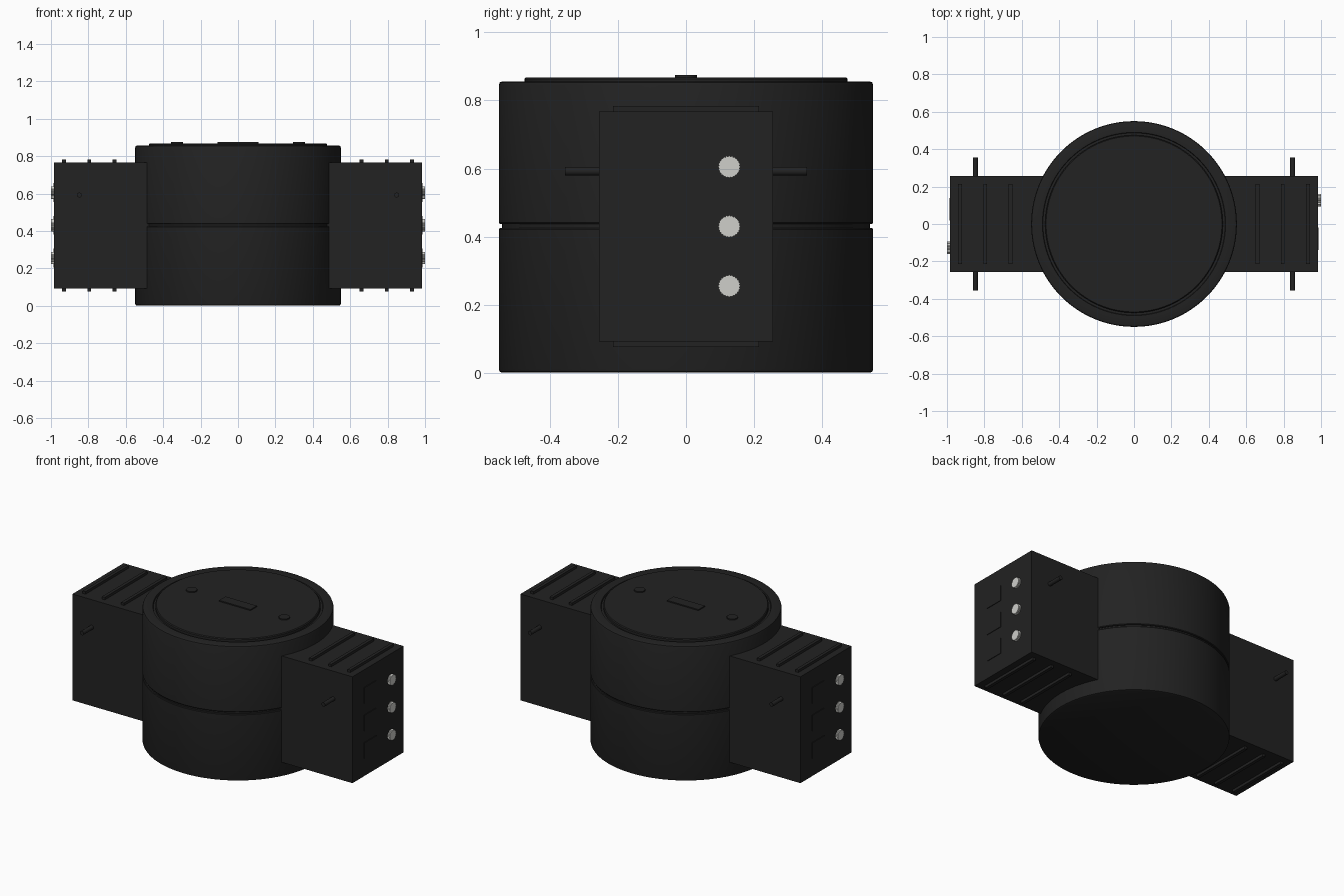
import bpy, bmesh, math
from mathutils import Matrix

cube = bpy.data.objects.get("Cube")
if cube:
    bpy.data.objects.remove(cube, do_unlink=True)


def material(name, value, roughness):
    m = bpy.data.materials.new(name)
    m.use_nodes = True
    m.diffuse_color = (*value, 1)
    shader = m.node_tree.nodes["Principled BSDF"]
    shader.inputs["Base Color"].default_value = (*value, 1)
    shader.inputs["Roughness"].default_value = roughness
    return m


BLACK = material("black plastic", (0.016, 0.016, 0.016), 0.6)
METAL = material("light grey metal", (0.62, 0.62, 0.59), 0.5)


def finish(name, bm, mat, smooth=False):
    bmesh.ops.recalc_face_normals(bm, faces=bm.faces)
    mesh = bpy.data.meshes.new(name)
    bm.to_mesh(mesh)
    bm.free()
    mesh.materials.append(mat)
    obj = bpy.data.objects.new(name, mesh)
    bpy.context.collection.objects.link(obj)
    if smooth:
        bpy.ops.object.select_all(action="DESELECT")
        obj.select_set(True)
        bpy.context.view_layer.objects.active = obj
        bpy.ops.object.shade_smooth_by_angle(angle=math.radians(35))
    return obj


def box(name, low, high, mat=BLACK):
    bm = bmesh.new()
    bmesh.ops.create_cube(bm, size=1)
    for v in bm.verts:
        v.co = [l + (c + 0.5) * (h - l) for c, l, h in zip(v.co, low, high)]
    return finish(name, bm, mat)


def rod(name, centre, radius, length, axis="Z", mat=BLACK, sides=24, notch=1.0):
    bm = bmesh.new()
    bmesh.ops.create_cone(bm, cap_ends=True, segments=sides, radius1=radius,
                          radius2=radius, depth=length)
    # Pull in alternate edges for a knurled rim
    step = 2 * math.pi / sides
    for v in bm.verts:
        if round(math.atan2(v.co.y, v.co.x) / step - 0.25) % 2:
            v.co.x *= notch
            v.co.y *= notch
    turn = {"X": Matrix.Rotation(math.pi / 2, 4, "Y"),
            "Y": Matrix.Rotation(math.pi / 2, 4, "X"), "Z": Matrix()}[axis]
    bm.transform(Matrix.Translation(centre) @ turn)
    return finish(name, bm, mat, smooth=notch == 1.0)


def lathe(name, profile, sides=96):
    bm = bmesh.new()
    verts = [bm.verts.new((r, 0, z)) for r, z in profile]
    edges = [bm.edges.new(pair) for pair in zip(verts, verts[1:])]
    bmesh.ops.spin(bm, geom=verts + edges, cent=(0, 0, 0), axis=(0, 0, 1),
                   angle=2 * math.pi, steps=sides)
    bmesh.ops.remove_doubles(bm, verts=bm.verts, dist=0.0001)
    return finish(name, bm, BLACK, smooth=True)


# Drum with a seam round the middle and a recessed ring round the raised lid
lathe("drum", [(0, 0), (0.54, 0), (0.548, 0.004), (0.55, 0.01),
               (0.55, 0.421), (0.547, 0.425), (0.54, 0.425),
               (0.54, 0.437), (0.547, 0.437), (0.55, 0.441),
               (0.55, 0.845), (0.547, 0.853), (0.54, 0.856),
               (0.49, 0.856), (0.487, 0.848), (0.475, 0.848),
               (0.475, 0.863), (0.47, 0.868), (0, 0.868)])

# Raised lid details
box("lid_bar", (-0.11, -0.032, 0.86), (0.11, 0.032, 0.875))
for side, x in (("left", 0.325), ("right", -0.325)):
    rod(side + "_lid_button", (x, 0, 0.868), 0.032, 0.014)

# Side housings, each a half turn of the other
for side, s in (("left", 1), ("right", -1)):
    def part(name, low, high):
        xs = sorted((s * low[0], s * high[0]))
        ys = sorted((s * low[1], s * high[1]))
        box(side + name, (xs[0], ys[0], low[2]), (xs[1], ys[1], high[2]))

    part("_housing", (0.40, -0.256, 0.092), (0.983, 0.256, 0.767))
    for i, x in enumerate((0.66, 0.795, 0.93)):
        part(f"_top_rib_{i}", (x - 0.01, -0.215, 0.76), (x + 0.01, 0.215, 0.783))
        part(f"_bottom_rib_{i}", (x - 0.01, -0.215, 0.075), (x + 0.01, 0.215, 0.1))
    # Terminals beside thin blank plates
    for i, z in enumerate((0.255, 0.43, 0.605)):
        rod(f"{side}_terminal_{i}", (s * 0.985, s * 0.127, z), 0.033, 0.03,
            "X", METAL, 48, 0.92)
        part(f"_plate_{i}", (0.98, -0.14, z - 0.05), (0.987, -0.02, z + 0.05))
    # Pins through the front and back walls
    rod(side + "_pin", (s * 0.848, 0, 0.592), 0.013, 0.71, "Y")
